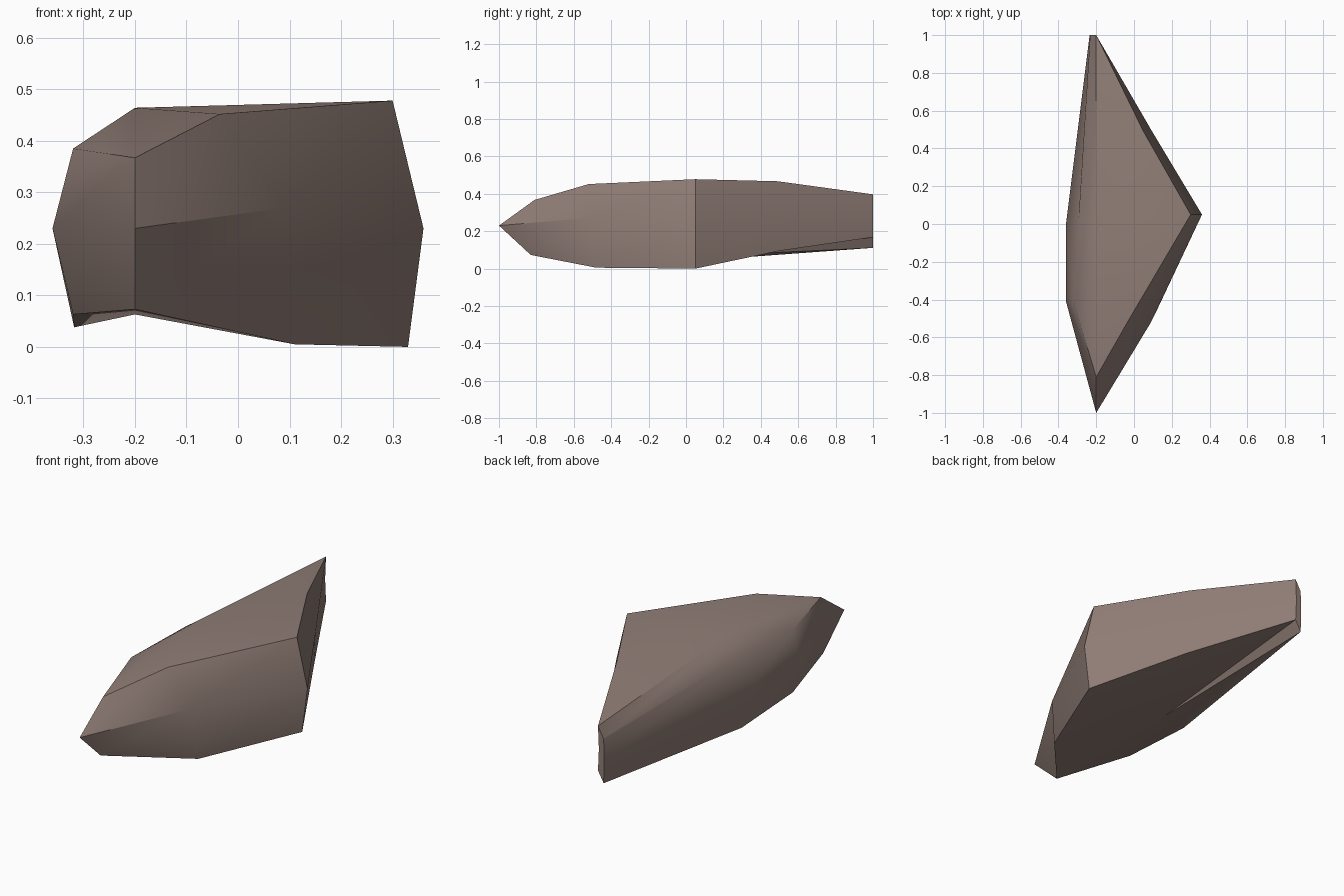
import bpy, bmesh, math

if "Cube" in bpy.data.objects:
    bpy.data.objects.remove(bpy.data.objects["Cube"])

# Three outlines of the shard, in order: back tip right, back right, right corner,
# front right, nose, front left, left, back tip left
TOP = [(-.20, 1, .397), (.05, .49, .467), (.30, .05, .478), (-.035, -.52, .452),
       (-.20, -.81, .367), (-.32, -.41, .385), (-.295, 0, .395), (-.232, 1, .34)]
MID = [(-.205, 1, .28), (.09, .50, .27), (.36, .05, .23), (.09, -.52, .27),
       (-.20, -1, .23), (-.36, -.41, .23), (-.36, 0, .23), (-.235, 1, .23)]
LOW = [(-.20, 1, .168), (.08, .50, .095), (.33, .05, 0), (.11, -.48, .005),
       (-.20, -.83, .073), (-.32, -.41, .063), (-.318, 0, .038), (-.232, 1, .111)]

bm = bmesh.new()
top, mid, low = [[bm.verts.new(p) for p in ring] for ring in (TOP, MID, LOW)]
n = len(TOP)

# Side bands
for upper, lower in ((top, mid), (mid, low)):
    for i in range(n):
        j = (i + 1) % n
        bm.faces.new((upper[i], upper[j], lower[j], lower[i]))

# Top and bottom caps, fanned around one inner point each
for ring, centre in ((top, (-.20, -.04, .464)), (low, (-.20, 0, .063))):
    c = bm.verts.new(centre)
    for i in range(n):
        bm.faces.new((ring[i], ring[(i + 1) % n], c))

bmesh.ops.recalc_face_normals(bm, faces=bm.faces)
mesh = bpy.data.meshes.new("rock_shard")
bm.to_mesh(mesh)
bm.free()

# Stone colour
stone = bpy.data.materials.new("brown grey stone")
stone.diffuse_color = (.28, .207, .182, 1)
stone.use_nodes = True
stone.node_tree.nodes["Principled BSDF"].inputs["Base Color"].default_value = stone.diffuse_color
mesh.materials.append(stone)

shard = bpy.data.objects.new("rock_shard", mesh)
bpy.context.collection.objects.link(shard)
bpy.context.view_layer.objects.active = shard
shard.select_set(True)
bpy.ops.object.shade_smooth_by_angle(angle=math.radians(40))
